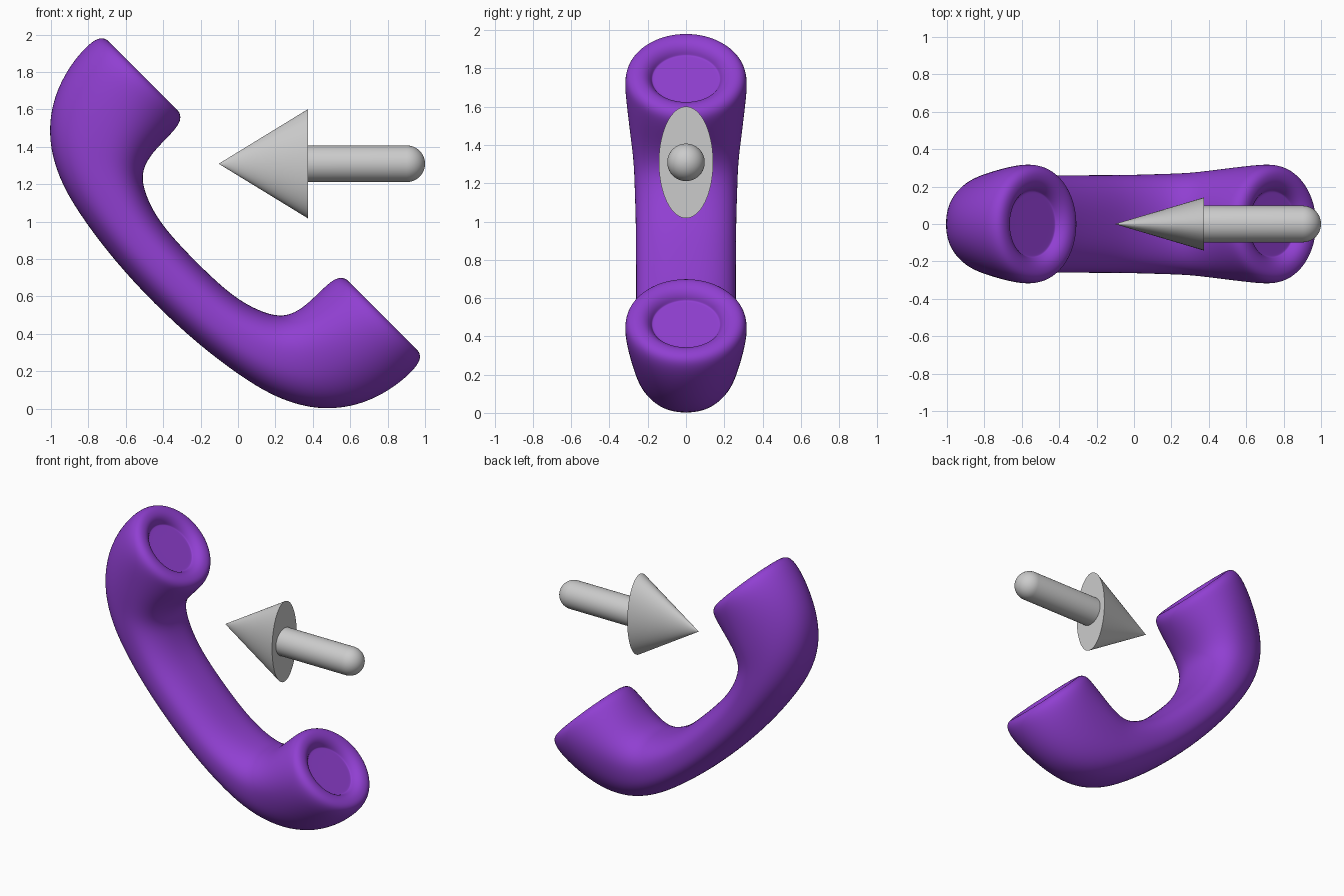
import bpy, bmesh, math
from mathutils import Vector

if "Cube" in bpy.data.objects:
    bpy.data.objects.remove(bpy.data.objects["Cube"])

N = 32
S = math.sqrt(0.5)


def loft(name, rings):
    """Skin a list of point rings and cap both ends."""
    bm = bmesh.new()
    loops = [[bm.verts.new(p) for p in ring] for ring in rings]
    for a, b in zip(loops, loops[1:]):
        for i in range(len(a)):
            j = (i + 1) % len(a)
            bm.faces.new((a[i], a[j], b[j], b[i]))
    bm.faces.new(loops[0])
    bm.faces.new(loops[-1])
    bmesh.ops.recalc_face_normals(bm, faces=bm.faces)
    mesh = bpy.data.meshes.new(name)
    bm.to_mesh(mesh)
    bm.free()
    ob = bpy.data.objects.new(name, mesh)
    bpy.context.collection.objects.link(ob)
    return ob


def smooth(ob, angle):
    bpy.ops.object.select_all(action='DESELECT')
    ob.select_set(True)
    bpy.context.view_layer.objects.active = ob
    bpy.ops.object.shade_smooth_by_angle(angle=math.radians(angle))


def handset_ring(section, side):
    """Superellipse ring; u runs along the handset, v towards its open side."""
    ou, ov, iu, iv, w, n, taper = section
    ring = []
    for k in range(N):
        t = 2 * math.pi * k / N
        c, s = math.cos(t), math.sin(t)
        c = math.copysign(abs(c) ** (2 / n), c)
        s = math.copysign(abs(s) ** (2 / n), s)
        u = side * ((ou + iu) / 2 + c * (ou - iu) / 2)
        v = (ov + iv) / 2 + c * (ov - iv) / 2
        y = s * w * (1 - taper * c)
        ring.append(Vector(((u + v) * S - 0.5035, y, (v - u) * S + 0.5035)))
    return ring


def arrow_ring(x, ry, rz, n=64):
    angles = [2 * math.pi * k / n for k in range(n)]
    return [Vector((x, ry * math.cos(a), 1.309 + rz * math.sin(a))) for a in angles]


# Handset: (outer u, outer v, inner u, inner v, half width, roundness, taper)
half = [
    (0.32, 0.092, 0.20, 0.401, 0.262, 2.4, 0),
    (0.58, 0.128, 0.33, 0.420, 0.264, 2.4, 0.03),
    (0.80, 0.177, 0.44, 0.458, 0.268, 2.35, 0.07),
    (0.987, 0.272, 0.515, 0.502, 0.270, 2.3, 0.12),
    (1.110, 0.397, 0.558, 0.560, 0.279, 2.25, 0.17),
    (1.184, 0.530, 0.577, 0.645, 0.294, 2.15, 0.16),
    (1.224, 0.675, 0.578, 0.748, 0.312, 2.05, 0.08),
    (1.233, 0.802, 0.580, 0.826, 0.322, 2.0, 0),
    (1.221, 0.872, 0.592, 0.872, 0.315, 2.0, 0),
]
# Rounded rim and dish in each end: (radius, v)
for r, v in [(0.287, 0.897), (0.256, 0.901), (0.228, 0.897), (0.205, 0.884),
             (0.188, 0.865), (0.179, 0.846), (0.174, 0.845), (0.08, 0.845)]:
    half.append((0.906 + r, v, 0.906 - r, v, r, 2.0, 0))
middle = (0, 0.078, 0, 0.396, 0.262, 2.4, 0)
rings = ([handset_ring(s, -1) for s in reversed(half)]
         + [handset_ring(middle, 1)]
         + [handset_ring(s, 1) for s in half])
handset = loft("handset", rings)
smooth(handset, 180)
sub = handset.modifiers.new("smooth", 'SUBSURF')
sub.levels = sub.render_levels = 2
purple = bpy.data.materials.new("purple")
purple.diffuse_color = (0.28, 0.05, 0.64, 1)
purple.use_nodes = True
purple.node_tree.nodes["Principled BSDF"].inputs["Base Color"].default_value = purple.diffuse_color
handset.data.materials.append(purple)

# Arrow head: flattened cone pointing left
head = loft("arrow_head", [arrow_ring(-0.103 + 0.477 * f, 0.142 * f, 0.292 * f)
                           for f in (0.004, 0.1, 0.4, 0.7, 1)])
smooth(head, 40)

# Arrow shaft: rod with a rounded end
R = 0.098
profile = [(0.36, R)] + [(1 - R + R * math.sin(a), R * math.cos(a))
                         for a in [math.radians(d) for d in range(0, 90, 8)]]
shaft = loft("arrow_shaft", [arrow_ring(x, r, r) for x, r in profile])
smooth(shaft, 40)
